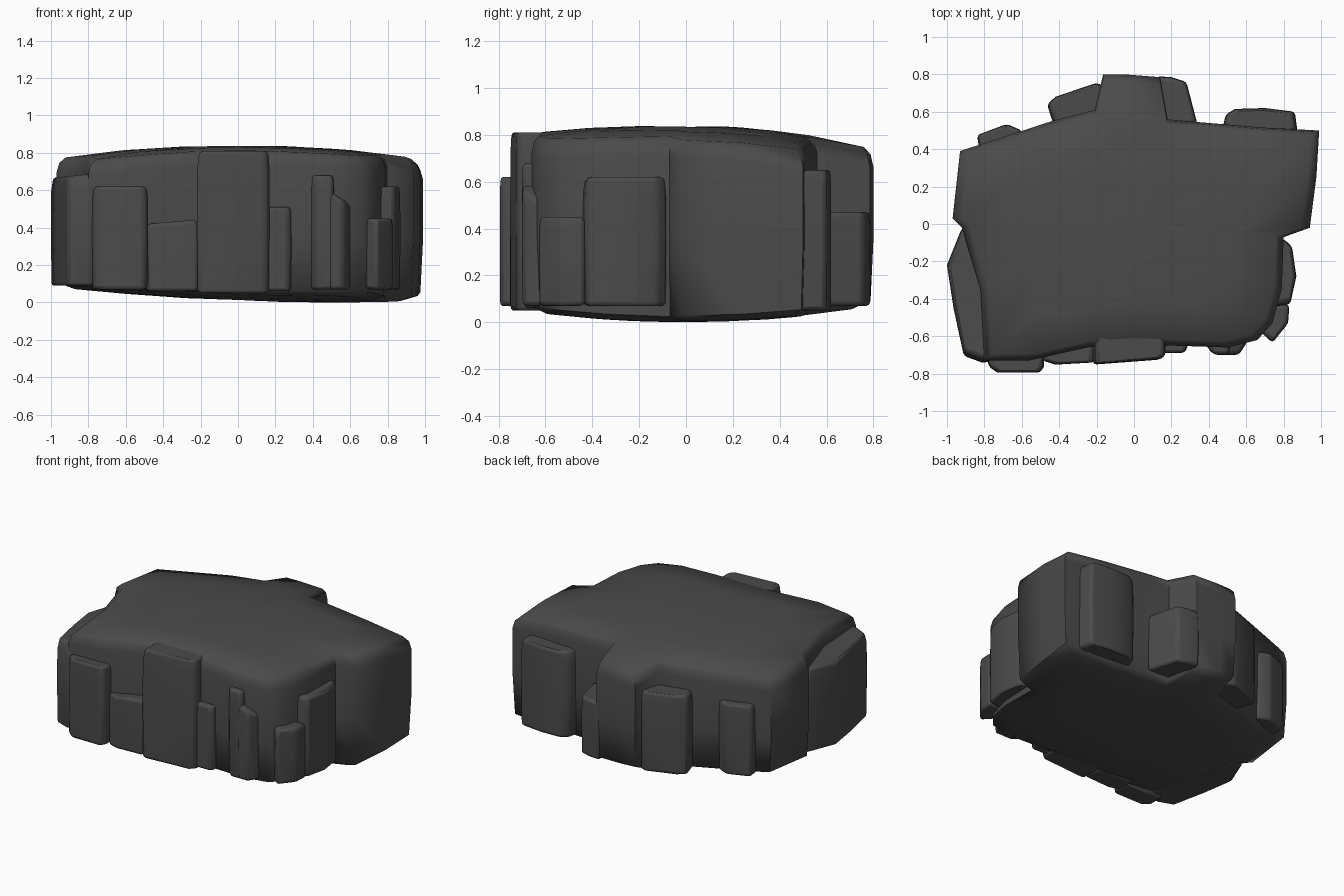
import bpy, bmesh, math

cube = bpy.data.objects.get("Cube")
if cube:
    bpy.data.objects.remove(cube, do_unlink=True)

# One dark stone colour
GREY = (0.07, 0.07, 0.07, 1)
stone = bpy.data.materials.new("dark_stone")
stone.use_nodes = True
stone.diffuse_color = GREY
bsdf = stone.node_tree.nodes["Principled BSDF"]
bsdf.inputs["Base Color"].default_value = GREY
bsdf.inputs["Roughness"].default_value = 0.9


def top_z(x, y):
    return 0.84 - 0.07 * x * x - (0.15 if y > 0 else 0.06) * y * y


def bottom_z(x, y):
    return 0.038 * (x - 0.5) ** 2 + 0.1 * y * y


def loft(name, rings, bevel, angle):
    """Skin a stack of closed rings, cap both ends and soften the edges."""
    bm = bmesh.new()
    loops = [[bm.verts.new(p) for p in ring] for ring in rings]
    n = len(loops[0])
    for low, high in zip(loops, loops[1:]):
        for i in range(n):
            j = (i + 1) % n
            bm.faces.new((low[i], low[j], high[j], high[i]))
    for loop in (loops[0], loops[-1]):
        centre = bm.verts.new([sum(v.co[k] for v in loop) / n for k in range(3)])
        for i in range(n):
            bm.faces.new((loop[i], loop[(i + 1) % n], centre))
    bmesh.ops.recalc_face_normals(bm, faces=bm.faces)
    mesh = bpy.data.meshes.new(name)
    bm.to_mesh(mesh)
    bm.free()
    mesh.materials.append(stone)
    obj = bpy.data.objects.new(name, mesh)
    bpy.context.collection.objects.link(obj)
    if bevel:
        mod = obj.modifiers.new("soft_edges", "BEVEL")
        mod.width = bevel
        mod.segments = 2
        mod.limit_method = "ANGLE"
        mod.angle_limit = math.radians(35)
    bpy.ops.object.select_all(action="DESELECT")
    obj.select_set(True)
    bpy.context.view_layer.objects.active = obj
    bpy.ops.object.shade_smooth_by_angle(angle=math.radians(angle))
    return obj


def slab(name, corners, low, high, lean=0.94, slope=(0, 0)):
    """Upright stone block over a footprint, leaning back toward the middle."""
    cx = sum(p[0] for p in corners) / len(corners)
    cy = sum(p[1] for p in corners) / len(corners)
    rings = []
    for t, s in ((0, 0.98), (0.5, 1), (0.88, 0.99), (1, lean)):
        ring = []
        for x, y in corners:
            px, py = cx + (x - cx) * s, cy + (y - cy) * s
            tilt = (slope[0] * (x - cx) + slope[1] * (y - cy)) * t
            ring.append((px, py, low + (high - low) * t + tilt))
        rings.append(ring)
    return loft(name, rings, 0.018, 50)


# Main boulder: plan outline, crowned top and shallow keel below
outline = [(-0.93, 0.39), (-0.44, 0.55), (-0.21, 0.61), (-0.165, 0.8),
           (-0.05, 0.8), (0.14, 0.785), (0.18, 0.56), (0.34, 0.545),
           (0.7, 0.515), (0.99, 0.5), (0.975, 0.25), (0.94, -0.02),
           (0.80, -0.07), (0.79, -0.35), (0.74, -0.53), (0.66, -0.62),
           (0.5, -0.66), (0.2, -0.65), (0, -0.64), (-0.25, -0.66),
           (-0.56, -0.73), (-0.8, -0.73), (-0.82, -0.35), (-0.92, -0.02),
           (-0.97, 0.03)]


def bottom_ring(s):
    return [(x * s, y * s, bottom_z(x * s, y * s)) for x, y in outline]


def top_ring(s, drop):
    return [(x * s, y * s, top_z(x * s, y * s) - drop) for x, y in outline]


loft("main_boulder", [
    bottom_ring(0.3), bottom_ring(0.65), bottom_ring(0.9),
    [(x * 0.985, y * 0.985, bottom_z(x, y) + 0.02) for x, y in outline],
    [(x, y, 0.35) for x, y in outline],
    top_ring(1, 0.08), top_ring(0.985, 0.03), top_ring(0.95, 0.005),
    top_ring(0.65, 0), top_ring(0.3, 0)], 0, 65)

# Front slabs
slab("front_outer_slab", [(-0.78, -0.65), (-0.78, -0.76), (-0.73, -0.795),
                          (-0.5, -0.795), (-0.48, -0.76), (-0.48, -0.65)], 0.07, 0.62)
slab("front_low_slab", [(-0.5, -0.6), (-0.49, -0.73), (-0.42, -0.752),
                        (-0.21, -0.74), (-0.21, -0.6)], 0.06, 0.43, slope=(0.08, 0))
slab("front_tall_slab", [(-0.22, -0.55), (-0.22, -0.752), (0.14, -0.725),
                         (0.17, -0.7), (0.17, -0.55)], 0.05, 0.81)
slab("front_narrow_slab", [(0.14, -0.58), (0.14, -0.69), (0.27, -0.69),
                           (0.285, -0.66), (0.28, -0.58)], 0.06, 0.51)
slab("front_split_slab", [(0.385, -0.56), (0.39, -0.66), (0.43, -0.7),
                          (0.51, -0.7), (0.52, -0.56)], 0.07, 0.68)
slab("front_split_shoulder", [(0.48, -0.56), (0.48, -0.7), (0.56, -0.7),
                              (0.6, -0.64), (0.6, -0.56)], 0.07, 0.56, slope=(-0.6, 0))

# Side slabs
slab("left_low_slab", [(0.68, -0.58), (0.74, -0.635), (0.825, -0.53),
                       (0.83, -0.43), (0.7, -0.43)], 0.07, 0.45)
slab("left_tall_slab", [(0.7, -0.45), (0.835, -0.43), (0.868, -0.28),
                        (0.845, -0.12), (0.8, -0.08), (0.7, -0.1)], 0.07, 0.62)
slab("right_wide_slab", [(-0.7, -0.7), (-0.8, -0.745), (-0.91, -0.705),
                         (-0.965, -0.45), (-1.0, -0.22), (-0.92, -0.02),
                         (-0.7, 0)], 0.09, 0.68, 0.92, slope=(0.1, 0))

# Back slabs
slab("back_left_slab", [(0.46, 0.45), (0.49, 0.585), (0.54, 0.615), (0.7, 0.62),
                        (0.86, 0.6), (0.88, 0.45)], 0.05, 0.65)
slab("back_middle_slab", [(0.12, 0.5), (0.12, 0.79), (0.2, 0.785), (0.28, 0.76),
                          (0.34, 0.53)], 0.07, 0.47)
slab("back_right_slab", [(-0.42, 0.5), (-0.465, 0.64), (-0.42, 0.68),
                         (-0.2, 0.755), (-0.12, 0.72), (-0.12, 0.55)], 0.07, 0.62)
slab("back_corner_slab", [(-0.82, 0.36), (-0.84, 0.475), (-0.68, 0.535),
                          (-0.6, 0.5), (-0.58, 0.42)], 0.09, 0.58)
